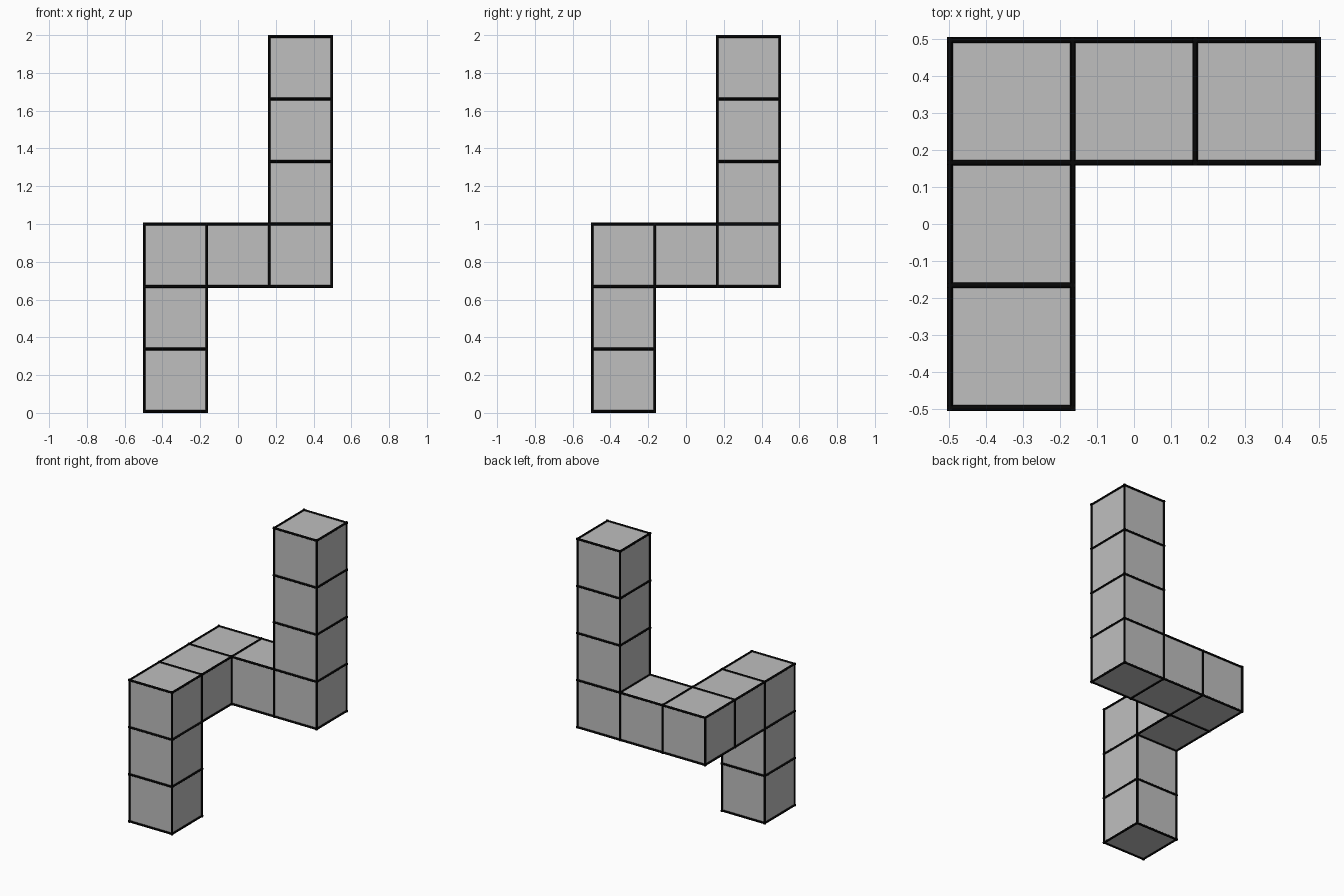
import bpy, bmesh
from itertools import product
from mathutils import Matrix, Vector

if "Cube" in bpy.data.objects:
    bpy.data.objects.remove(bpy.data.objects["Cube"])

RADIUS = 0.0075                  # edge rod radius
SIZE = (2 - 2 * RADIUS) / 6      # cube side


def material(name, value):
    mat = bpy.data.materials.new(name)
    mat.use_nodes = True
    mat.diffuse_color = (value, value, value, 1)
    mat.node_tree.nodes["Principled BSDF"].inputs["Base Color"].default_value = mat.diffuse_color
    return mat


def make_object(name, bm, mat):
    mesh = bpy.data.meshes.new(name)
    bm.to_mesh(mesh)
    bm.free()
    mesh.materials.append(mat)
    obj = bpy.data.objects.new(name, mesh)
    bpy.context.collection.objects.link(obj)
    return obj


def place(grid):
    """Position of a grid corner in the model frame."""
    x, y, z = grid
    return Vector(((x - 1.5) * SIZE, (y - 1.5) * SIZE, z * SIZE + RADIUS))


grey = material("light grey", 0.52)
black = material("black", 0.002)

# Chain of cubes: leg up, arm back, arm to the left, tower up
cell = Vector((0, 0, 0))
cells = [cell.copy()]
for axis, steps in ((2, 2), (1, 2), (0, 2), (2, 3)):
    for _ in range(steps):
        cell[axis] += 1
        cells.append(cell.copy())

# Cubes
for i, cell in enumerate(cells, 1):
    bm = bmesh.new()
    centre = place(cell + Vector((0.5, 0.5, 0.5)))
    bmesh.ops.create_cube(bm, size=SIZE, matrix=Matrix.Translation(centre))
    make_object(f"cube_{i}", bm, grey)

# Edge rods, one for each distinct cube edge
edges = set()
for cell in cells:
    for axis, a, b in product(range(3), (0, 1), (0, 1)):
        start = [int(v) for v in cell]
        start[(axis + 1) % 3] += a
        start[(axis + 2) % 3] += b
        edges.add((axis, tuple(start)))

bm = bmesh.new()
for axis, start in sorted(edges):
    direction = Vector([float(i == axis) for i in range(3)])
    turn = direction.to_track_quat("Z", "Y").to_matrix().to_4x4()
    middle = place(Vector(start) + direction / 2)
    bmesh.ops.create_cone(bm, cap_ends=True, segments=12, radius1=RADIUS, radius2=RADIUS,
                          depth=SIZE + 2 * RADIUS, matrix=Matrix.Translation(middle) @ turn)
rods = make_object("edge_rods", bm, black)
bpy.context.view_layer.objects.active = rods
rods.select_set(True)
bpy.ops.object.shade_smooth_by_angle()
